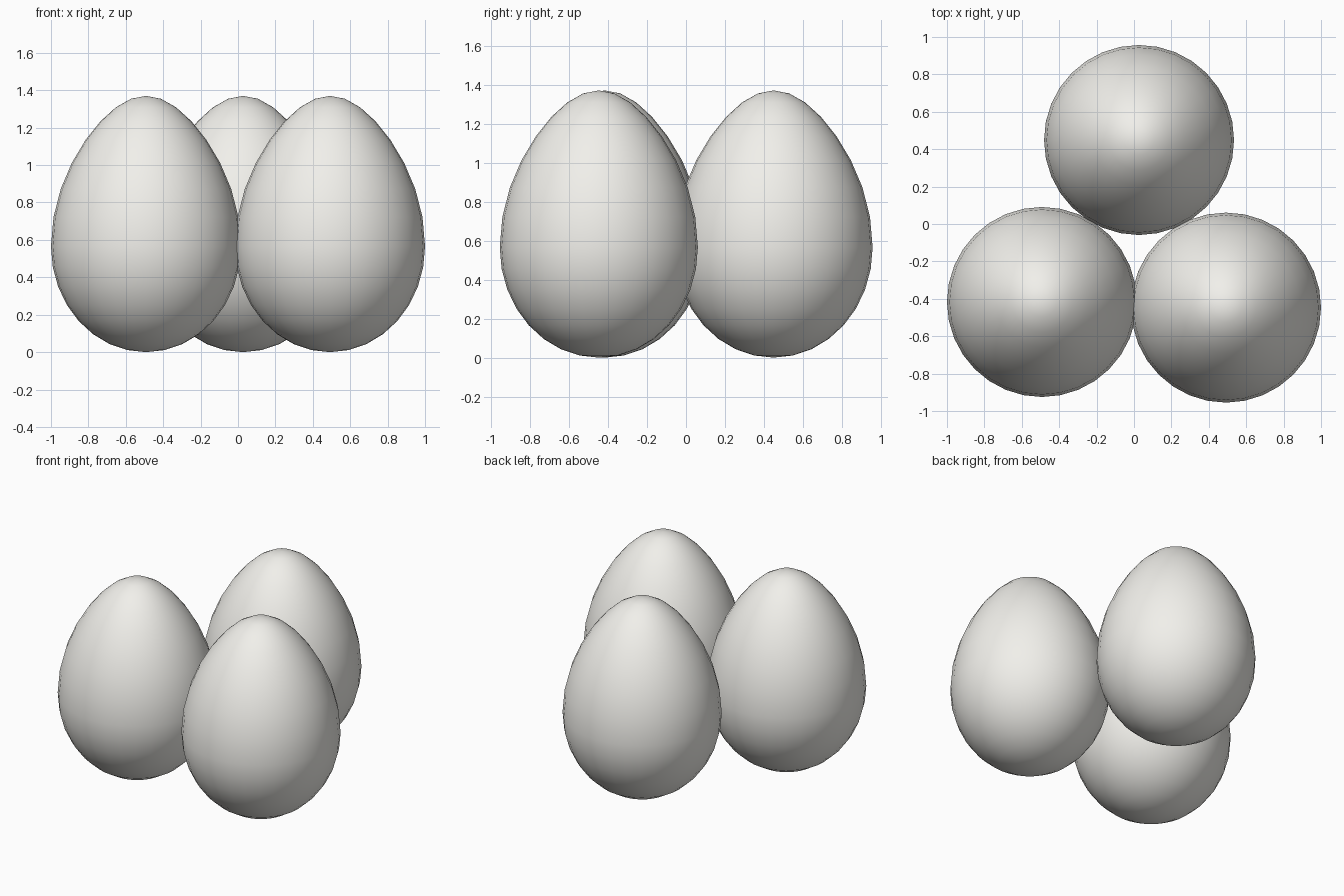
import bpy

if "Cube" in bpy.data.objects:
    bpy.data.objects.remove(bpy.data.objects["Cube"])

RADIUS, BELLY, HEIGHT = 0.508, 0.565, 1.37   # widest radius, its height, total height

shell = bpy.data.materials.new("eggshell")
shell.diffuse_color = (0.88, 0.87, 0.83, 1)
shell.use_nodes = True
shell.node_tree.nodes["Principled BSDF"].inputs["Base Color"].default_value = shell.diffuse_color


def add_egg(name, x, y):
    bpy.ops.mesh.primitive_uv_sphere_add(segments=32, ring_count=16, radius=1)
    egg = bpy.context.object
    egg.name = name
    # Rounded ellipse below the belly, taller tapered ellipse above it
    for v in egg.data.vertices:
        t = v.co.z
        taper = 1 - 0.2 * t * t if t > 0 else 1
        v.co.x *= RADIUS * taper
        v.co.y *= RADIUS * taper
        v.co.z = BELLY + t * (HEIGHT - BELLY if t > 0 else BELLY)
    egg.location = (x, y, 0)
    egg.data.materials.append(shell)
    bpy.ops.object.shade_smooth()


# Three eggs standing in a touching cluster
add_egg("left_egg", -0.492, -0.417)
add_egg("right_egg", 0.492, -0.447)
add_egg("back_egg", 0.027, 0.449)
